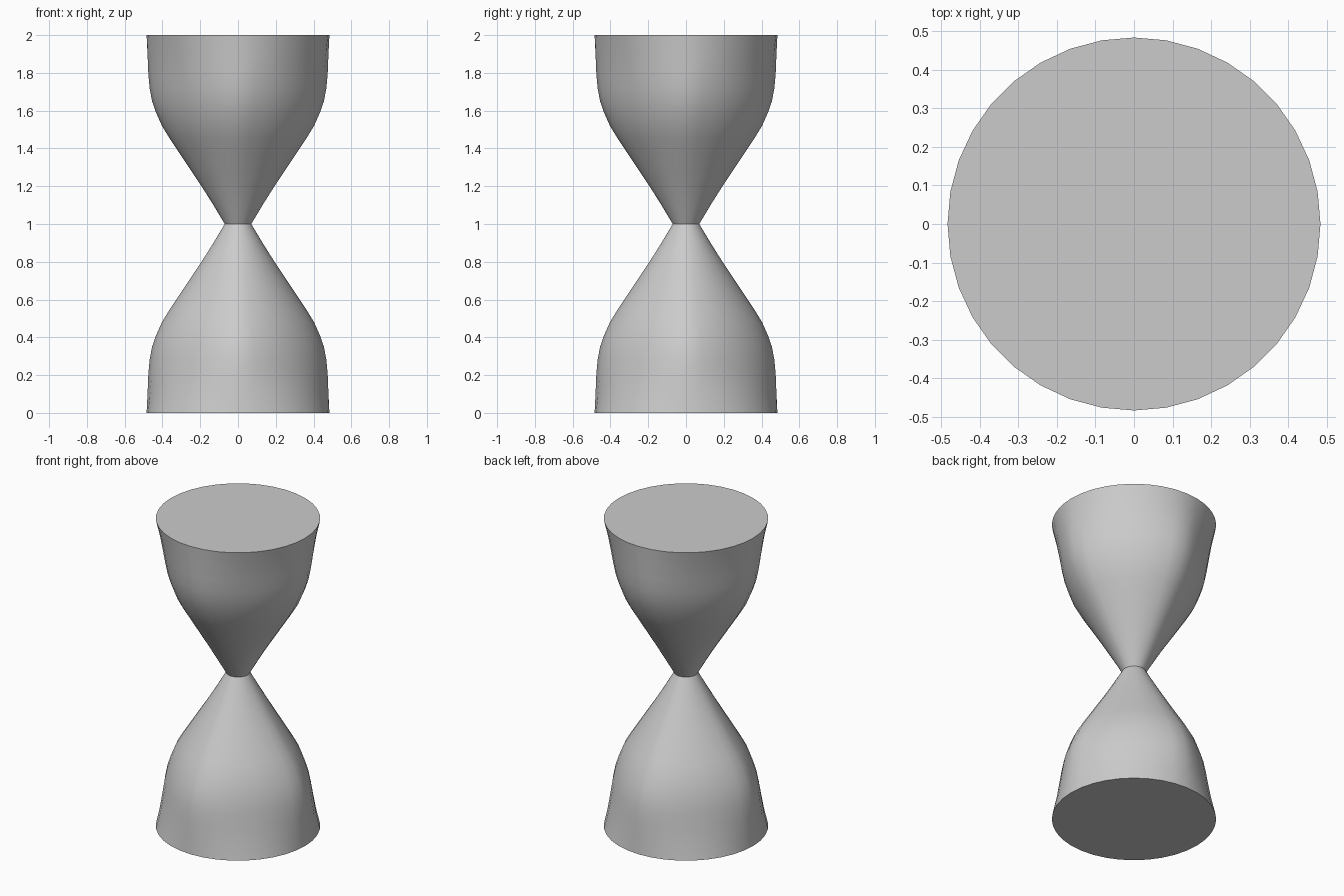
import bpy
import math

# Remove the default object
cube = bpy.data.objects.get("Cube")
if cube:
    bpy.data.objects.remove(cube, do_unlink=True)

SIDES = 36

# Single plain grey
grey = bpy.data.materials.new("plain_grey")
grey.use_nodes = True
colour = (0.6, 0.6, 0.6, 1.0)
grey.diffuse_color = colour
grey.node_tree.nodes["Principled BSDF"].inputs["Base Color"].default_value = colour

# Half profile from the base to the neck: radius, height, and how far the
# wall flattens between its four ridges
half = [(0.484, 0, 0), (0.479, 0.1, 0.04), (0.475, 0.2, 0.07), (0.468, 0.28, 0.085),
        (0.455, 0.35, 0.09), (0.434, 0.41, 0.09), (0.403, 0.48, 0.085),
        (0.36, 0.55, 0.08), (0.31, 0.625, 0.075), (0.25, 0.715, 0.065),
        (0.19, 0.805, 0.05), (0.13, 0.9, 0.03), (0.07, 1, 0)]
profile = half + [(r, 2 - z, flat) for r, z, flat in reversed(half[:-1])]

# Spin the profile into one closed solid
verts = []
for r, z, flat in profile:
    for i in range(SIDES):
        a = math.tau * i / SIDES
        rad = r * (1 - flat * abs(math.sin(2 * a)))
        verts.append((rad * math.cos(a), rad * math.sin(a), z))
faces = []
for k in range(len(profile) - 1):
    low, high = k * SIDES, (k + 1) * SIDES
    for i in range(SIDES):
        j = (i + 1) % SIDES
        faces.append((low + i, low + j, high + j, high + i))

# Flat end caps
faces.append(tuple(reversed(range(SIDES))))
faces.append(tuple(range(len(verts) - SIDES, len(verts))))

mesh = bpy.data.meshes.new("hourglass_body")
mesh.from_pydata(verts, [], faces)
mesh.materials.append(grey)
body = bpy.data.objects.new("hourglass_body", mesh)
bpy.context.collection.objects.link(body)

# Smooth walls with crisp rims and neck
bpy.ops.object.select_all(action='DESELECT')
body.select_set(True)
bpy.context.view_layer.objects.active = body
bpy.ops.object.shade_smooth_by_angle(angle=math.radians(40))
